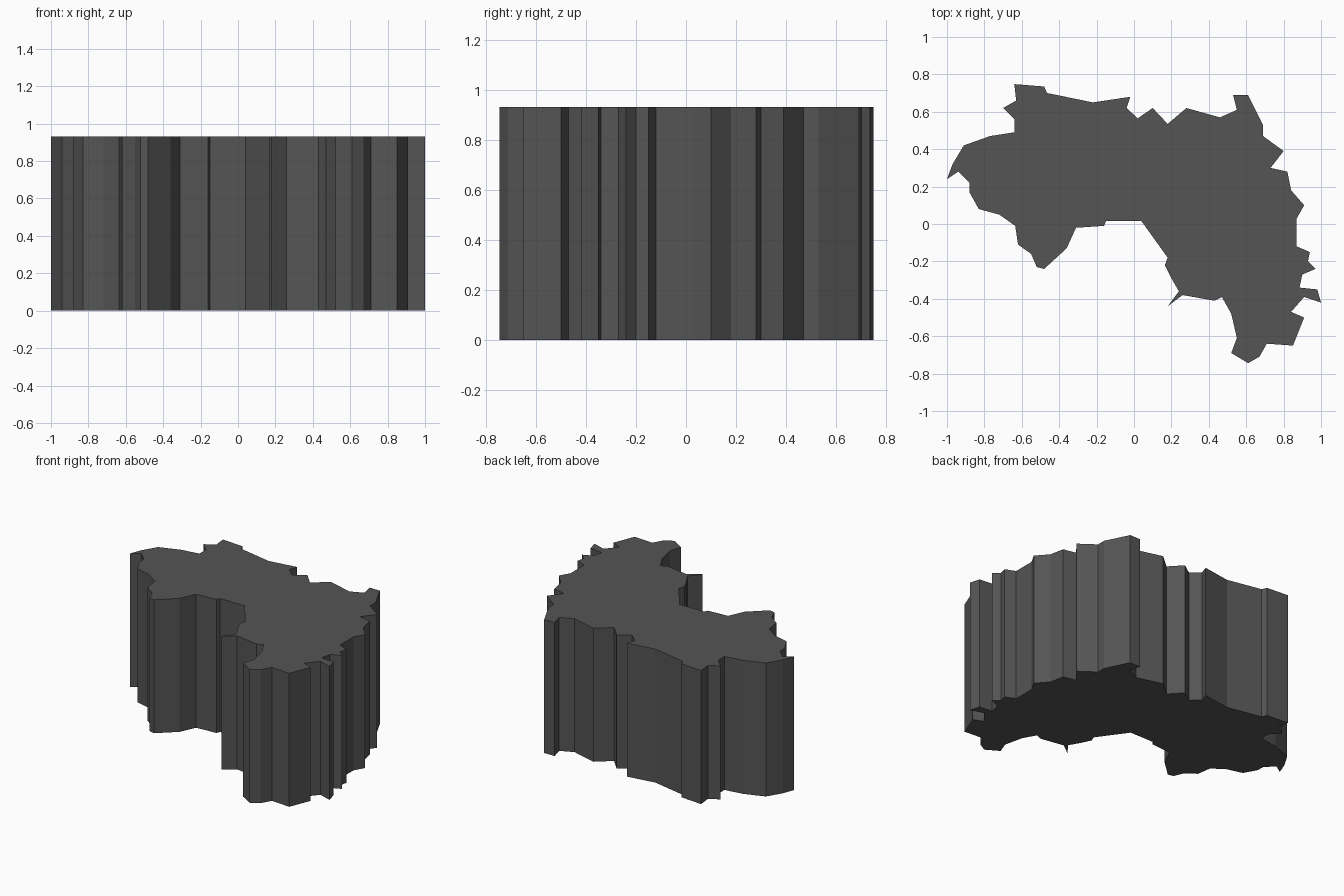
import bpy, bmesh
from mathutils import Vector

HEIGHT = 0.93

# Ragged top-view outline, clockwise from the upper-left corner
OUTLINE = [
    # north edge
    (-.64, .748), (-.48, .735), (-.465, .70), (-.39, .685), (-.22, .65),
    (-.02, .68), (-.04, .62), (.02, .565), (.10, .62), (.18, .535),
    (.28, .62), (.46, .57), (.55, .61), (.53, .69), (.61, .69),
    # east edge
    (.69, .53), (.69, .47), (.80, .39), (.73, .30), (.82, .28),
    (.84, .18), (.91, .10), (.87, .03), (.87, -.12), (.94, -.15),
    (.93, -.20), (.97, -.24), (.90, -.27), (.885, -.34), (.98, -.35),
    (1.0, -.42), (.91, -.39), (.84, -.47), (.91, -.50), (.85, -.65),
    # south-east lobe
    (.71, -.64), (.67, -.71), (.61, -.744), (.52, -.69), (.55, -.61),
    (.52, -.48), (.47, -.39), (.43, -.41), (.26, -.38), (.18, -.44),
    (.24, -.36), (.20, -.29), (.165, -.22), (.18, -.18), (.04, .015),
    # southern bay and lower-left lobe
    (-.15, .015), (-.16, -.01), (-.31, -.02), (-.36, -.13), (-.48, -.24),
    (-.52, -.23), (-.55, -.16), (-.62, -.11), (-.635, -.01), (-.72, .05),
    # west edge
    (-.83, .08), (-.88, .17), (-.88, .22), (-.94, .28), (-1.0, .24),
    (-.97, .32), (-.91, .42), (-.77, .47), (-.64, .49), (-.64, .56),
    (-.70, .62), (-.63, .66),
]

# Extrude the outline into a solid slab with vertical walls
bm = bmesh.new()
base = bm.faces.new([bm.verts.new((x, y, 0)) for x, y in OUTLINE])
top = bmesh.ops.extrude_face_region(bm, geom=[base], use_keep_orig=True)
bmesh.ops.translate(bm, vec=Vector((0, 0, HEIGHT)),
                    verts=[v for v in top["geom"] if isinstance(v, bmesh.types.BMVert)])
bmesh.ops.triangulate(bm, faces=[f for f in bm.faces if len(f.verts) > 4])
bmesh.ops.recalc_face_normals(bm, faces=bm.faces)

mesh = bpy.data.meshes.new("map_slab")
bm.to_mesh(mesh)
bm.free()
slab = bpy.data.objects.new("map_slab", mesh)
bpy.context.collection.objects.link(slab)

# Charcoal colour
mat = bpy.data.materials.new("charcoal")
mat.diffuse_color = (0.09, 0.09, 0.09, 1)
mesh.materials.append(mat)
